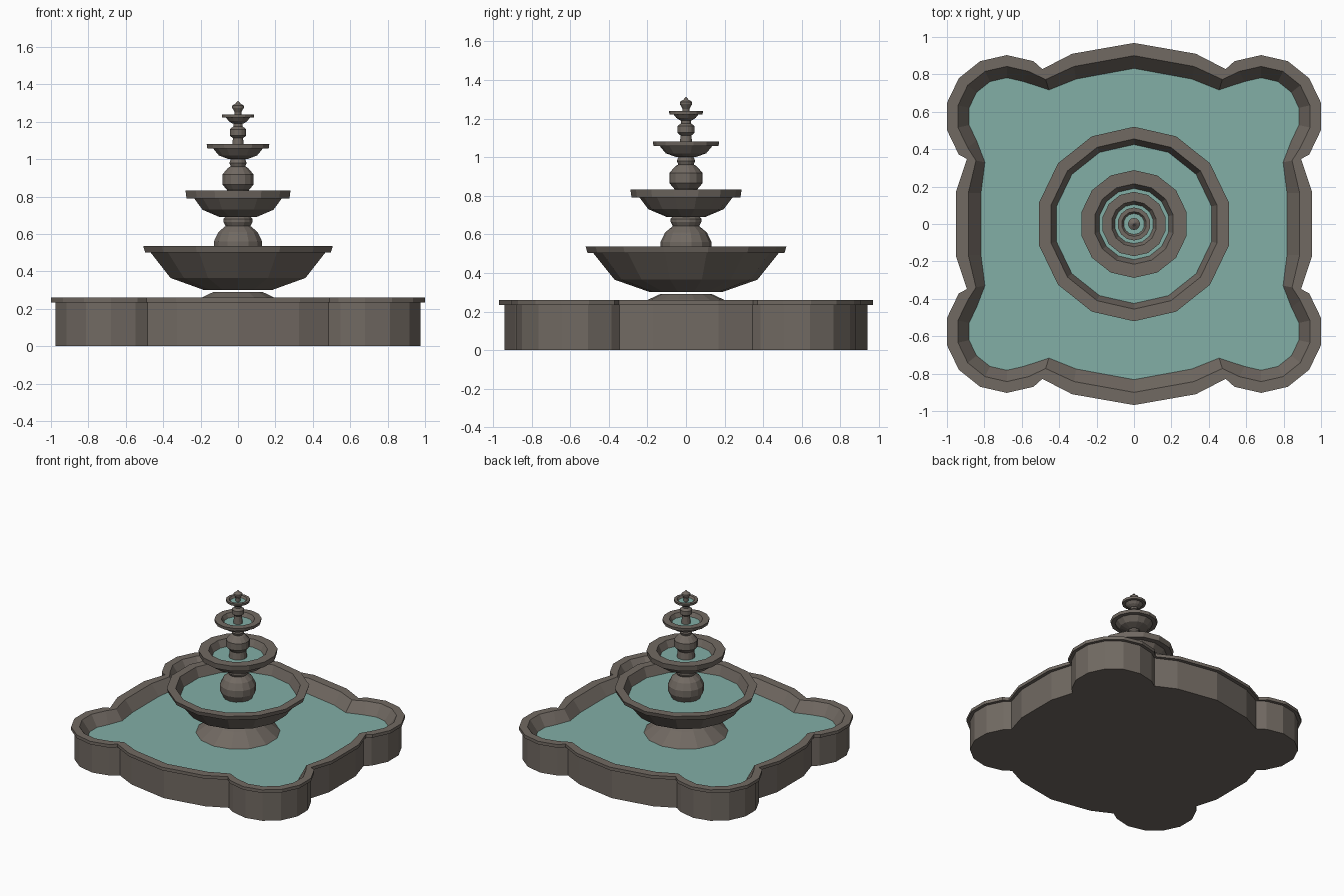
import bpy, bmesh
from math import sin, cos, radians, pi
from mathutils import Vector

cube = bpy.data.objects.get("Cube")
if cube:
    bpy.data.objects.remove(cube)


def material(name, colour):
    m = bpy.data.materials.new(name)
    m.use_nodes = True
    m.diffuse_color = (*colour, 1)
    m.node_tree.nodes["Principled BSDF"].inputs["Base Color"].default_value = (*colour, 1)
    return m


STONE = material("grey_brown_stone", (0.165, 0.142, 0.122))
WATER = material("pale_teal_water", (0.225, 0.425, 0.38))
SIDES = 14


def stack(name, rings, mat, cap_bottom=True, cap_top=True):
    """Skin a pile of matching rings and cap the chosen ends."""
    bm = bmesh.new()
    loops = [[bm.verts.new(p) for p in ring] for ring in rings]
    n = len(loops[0])
    for low, high in zip(loops, loops[1:]):
        for i in range(n):
            j = (i + 1) % n
            bm.faces.new((low[i], low[j], high[j], high[i]))
    if cap_bottom:
        bm.faces.new(loops[0][::-1])
    if cap_top:
        bm.faces.new(loops[-1])
    mesh = bpy.data.meshes.new(name)
    bm.to_mesh(mesh)
    bm.free()
    mesh.materials.append(mat)
    obj = bpy.data.objects.new(name, mesh)
    bpy.context.collection.objects.link(obj)
    return obj


def circle(r, z):
    return [Vector((r * cos(pi / 2 + 2 * pi * i / SIDES),
                    r * sin(pi / 2 + 2 * pi * i / SIDES), z)) for i in range(SIDES)]


def turned(name, profile, mat=STONE, **caps):
    return stack(name, [circle(r, z) for r, z in profile], mat, **caps)


# Basin plan, one quarter: pairs of outer rim point and water edge point
quarter = [((0.953, 0.168), (0.818, 0.166)), ((0.893, 0.348), (0.797, 0.33))]
for k in range(7):
    a = radians(90) + (k - 5) * 2 * pi / SIDES
    quarter.append(tuple((0.68 + r * cos(a), 0.575 + r * sin(a)) for r in (0.328, 0.207)))
quarter += [((0.49, 0.828), (0.455, 0.717)), ((0.331, 0.91), (0.31, 0.775))]


def flip(pairs, sx, sy):
    return [tuple((x * sx, y * sy) for x, y in pair) for pair in pairs]


back, front = ((0, 0.968), (0, 0.832)), ((0, -0.968), (0, -0.832))
plan = (quarter + [back] + flip(quarter[::-1], -1, 1)
        + flip(quarter, -1, -1) + [front] + flip(quarter[::-1], 1, -1))


def basin_ring(t, z):
    return [Vector((*Vector(outer).lerp(Vector(inner), t), z)) for outer, inner in plan]


# Basin wall with overhanging rim and sloping inner side
LEVEL = 0.175
stack("basin", [basin_ring(t, z) for t, z in
                ((0.2, 0), (0.2, 0.235), (0, 0.235), (0, 0.26), (0.5, 0.26), (1, LEVEL))],
      STONE, cap_top=False)
stack("basin_water", [basin_ring(1, LEVEL)], WATER, cap_bottom=False)

# Flared foot under the lowest bowl
turned("foot", [(0.32, LEVEL - 0.01), (0.195, 0.262), (0.135, 0.29)])


# Bowls: foot, belly, shoulder, rim lip, inner slope down to the water
def bowl(name, foot, belly, shoulder, rim, inner, water):
    (r, top), (wr, wz) = rim, water
    turned(name, [foot, belly, shoulder, (r * 0.98, shoulder[1]), rim, (inner, top), water],
           cap_top=False)
    turned(name + "_water", [(wr, wz)], WATER, cap_bottom=False)


bowl("large_bowl", (0.185, 0.30), (0.37, 0.365), (0.48, 0.502), (0.52, 0.536), 0.455, (0.425, 0.46))
bowl("middle_bowl", (0.10, 0.69), (0.195, 0.73), (0.24, 0.79), (0.288, 0.833), 0.215, (0.19, 0.78))
bowl("small_bowl", (0.05, 1.0), (0.105, 1.02), (0.137, 1.058), (0.172, 1.082), 0.122, (0.105, 1.05))
bowl("top_bowl", (0.03, 1.19), (0.05, 1.203), (0.065, 1.222), (0.088, 1.24), 0.066, (0.056, 1.225))

# Turned stems between the bowls
turned("ball_stem", [(0.07, 0.43), (0.108, 0.46), (0.132, 0.51), (0.132, 0.56), (0.108, 0.61),
                     (0.068, 0.643), (0.08, 0.665), (0.08, 0.68), (0.065, 0.695)])
turned("middle_stem", [(0.068, 0.77), (0.06, 0.835), (0.086, 0.865), (0.086, 0.918), (0.055, 0.953),
                       (0.04, 0.962), (0.047, 0.98), (0.038, 1.005)])
turned("upper_stem", [(0.035, 1.04), (0.028, 1.112), (0.045, 1.127), (0.045, 1.16), (0.026, 1.175),
                      (0.026, 1.195)])

# Pointed finial
turned("finial", [(0.018, 1.215), (0.018, 1.25), (0.032, 1.275), (0.032, 1.286), (0.013, 1.298),
                  (0.001, 1.312)])
